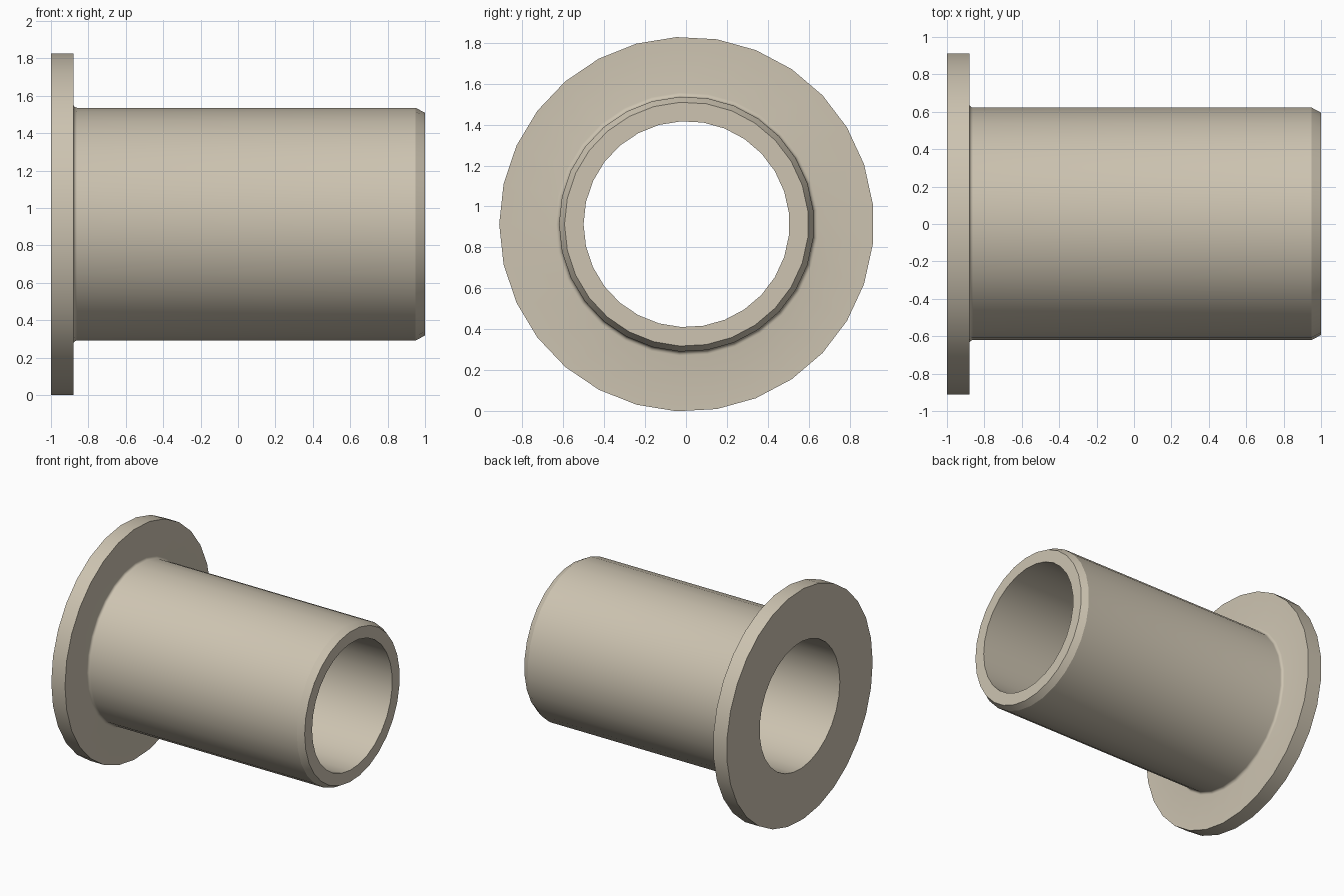
import bpy, bmesh, math

if "Cube" in bpy.data.objects:
    bpy.data.objects.remove(bpy.data.objects["Cube"])

SIDES = 29
STEP = 2 * math.pi / SIDES
R_FLANGE = 0.915
# axis position: a vertex points to -y, so the odd polygon sits slightly off its box centre
CY = R_FLANGE * (1 - math.cos(STEP / 2)) / 2
CZ = R_FLANGE * math.cos(STEP / 4)

R_BORE, R_SLEEVE, R_TIP = 0.503, 0.623, 0.596
X_FACE, FILLET = -0.88, 0.02

# closed cross-section (x, radius): flange, root fillet, sleeve, end chamfer, bore
profile = [(-1, R_BORE), (-1, R_FLANGE), (X_FACE, R_FLANGE)]
for i in range(5):
    a = i / 4 * math.pi / 2
    profile.append((X_FACE + FILLET * (1 - math.cos(a)),
                    R_SLEEVE + FILLET * (1 - math.sin(a))))
profile += [(0.95, R_SLEEVE), (1, R_TIP), (1, R_BORE)]

# revolve the section around the x axis
bm = bmesh.new()
rings = []
for x, r in profile:
    rings.append([bm.verts.new((x, CY + r * math.cos(math.pi + k * STEP),
                                CZ + r * math.sin(math.pi + k * STEP)))
                  for k in range(SIDES)])
for i, ring in enumerate(rings):
    nxt = rings[(i + 1) % len(rings)]
    for k in range(SIDES):
        j = (k + 1) % SIDES
        bm.faces.new((ring[k], ring[j], nxt[j], nxt[k]))
bmesh.ops.recalc_face_normals(bm, faces=bm.faces)

mesh = bpy.data.meshes.new("flanged_bushing")
bm.to_mesh(mesh)
bm.free()
bushing = bpy.data.objects.new("flanged_bushing", mesh)
bpy.context.collection.objects.link(bushing)

# bronze-beige material
mat = bpy.data.materials.new("warm beige")
mat.diffuse_color = (0.61, 0.55, 0.44, 1)
mat.use_nodes = True
mat.node_tree.nodes["Principled BSDF"].inputs["Base Color"].default_value = mat.diffuse_color
mesh.materials.append(mat)

# round walls smooth, rims and chamfer sharp
bpy.context.view_layer.objects.active = bushing
bushing.select_set(True)
bpy.ops.object.shade_smooth_by_angle(angle=math.radians(25))
